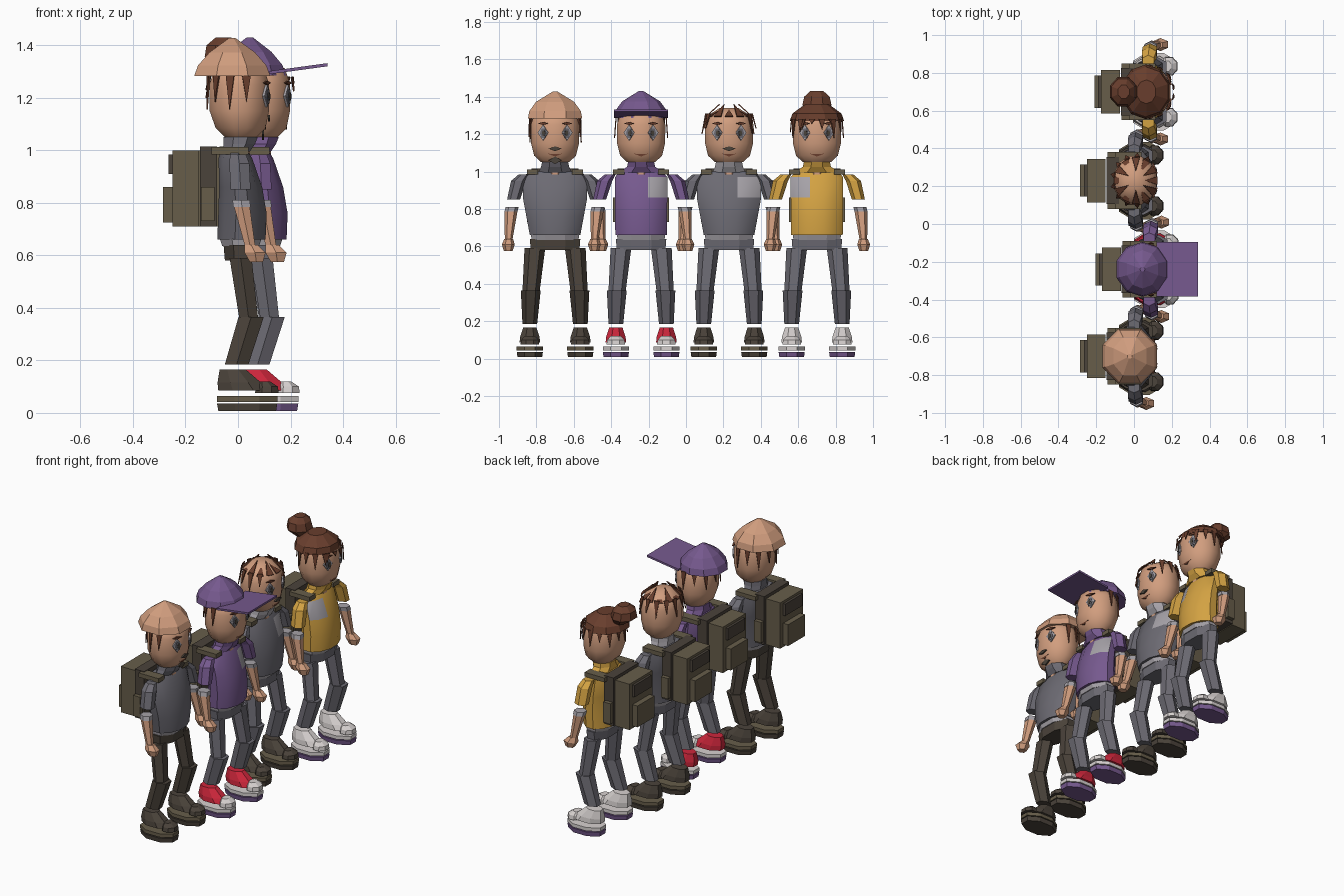
import bpy, bmesh
from math import sin, cos, pi, sqrt, radians
from mathutils import Matrix, Vector

cube = bpy.data.objects.get("Cube")
if cube:
    bpy.data.objects.remove(cube, do_unlink=True)

PALETTE = {
    "skin": (0.64, 0.34, 0.21), "hair_brown": (0.14, 0.048, 0.026),
    "slate_cloth": (0.15, 0.145, 0.17), "purple_cloth": (0.18, 0.10, 0.27),
    "mustard_cloth": (0.65, 0.36, 0.055), "red_shoe": (0.62, 0.02, 0.045),
    "olive_canvas": (0.135, 0.11, 0.068), "dark_canvas": (0.07, 0.056, 0.043),
    "off_white": (0.68, 0.64, 0.63), "pale_grey": (0.38, 0.36, 0.39),
}
MATS = {}
for label, rgb in PALETTE.items():
    m = bpy.data.materials.new(label)
    m.use_nodes = True
    m.diffuse_color = (*rgb, 1)
    m.node_tree.nodes["Principled BSDF"].inputs["Base Color"].default_value = (*rgb, 1)
    m.node_tree.nodes["Principled BSDF"].inputs["Roughness"].default_value = 0.8
    MATS[label] = m

# Figure being built: name prefix and standing place
prefix, origin = "", Vector()


def finish(name, bm, *colours, smooth=False):
    bmesh.ops.recalc_face_normals(bm, faces=bm.faces)
    mesh = bpy.data.meshes.new(prefix + name)
    bm.to_mesh(mesh)
    bm.free()
    for c in colours:
        mesh.materials.append(MATS[c])
    ob = bpy.data.objects.new(prefix + name, mesh)
    ob.location = origin
    bpy.context.collection.objects.link(ob)
    if smooth:
        bpy.ops.object.select_all(action="DESELECT")
        ob.select_set(True)
        bpy.context.view_layer.objects.active = ob
        bpy.ops.object.shade_smooth_by_angle(angle=radians(40))
    return ob


def loft(name, rings, colour, n=8, smooth=False, second=None, rule=None):
    """Skin a stack of elliptical rings (x, y, z, radius x, radius y)."""
    bm = bmesh.new()
    loops = []
    for x, y, z, rx, ry in rings:
        k = 1 / cos(pi / n)
        loops.append([bm.verts.new((x + k * rx * cos((i + .5) * 2 * pi / n),
                                    y + k * ry * sin((i + .5) * 2 * pi / n), z)) for i in range(n)])
    for a, b in zip(loops, loops[1:]):
        for i in range(n):
            j = (i + 1) % n
            bm.faces.new((a[i], a[j], b[j], b[i]))
    bm.faces.new(loops[0])
    bm.faces.new(loops[-1])
    bm.normal_update()
    if rule:
        for f in bm.faces:
            f.material_index = int(rule(f))
    return finish(name, bm, colour, *([second] if second else []), smooth=smooth)


def box(name, lo, hi, colour, shear=0.0):
    bm = bmesh.new()
    bmesh.ops.create_cube(bm, size=1)
    lo, hi = Vector(lo), Vector(hi)
    for v in bm.verts:
        lean = shear * v.co.x
        v.co = Vector((lo[i] + (v.co[i] + .5) * (hi[i] - lo[i]) for i in range(3)))
        v.co.z += lean
    return finish(name, bm, colour)


def spikes(name, colour, start, end, count, top, tip, r_top, r_tip, half=0.13):
    """Row of pointed hair locks around the head, angles in degrees from the front."""
    bm = bmesh.new()
    for i in range(count):
        a = radians(start + (end - start) * i / (count - 1))
        drop = tip + (0.03 if i % 2 else 0)
        corners = [(r_top, a - half, top), (r_top, a + half, top), (r_tip, a, drop)]
        bm.faces.new([bm.verts.new((.01 + .93 * r * cos(t), r * sin(t), z)) for r, t, z in corners])
    mod = finish(name, bm, colour).modifiers.new("thickness", "SOLIDIFY")
    mod.thickness = 0.006
    mod.offset = 0


def face_plate(name, y, z, w, h, colour, lift=0.0, sides=4):
    """Thin plate lying against the face."""
    bm = bmesh.new()
    bmesh.ops.create_cone(bm, cap_ends=True, segments=sides, radius1=1, radius2=1, depth=1)
    x = .005 + .118 * sqrt(max(0, 1 - (y / .132) ** 2)) - max(0, 1.14 - z) * .5 + lift
    turn = Matrix.Rotation(y / .132 * .8, 4, "Z") @ Matrix.Rotation(pi / 2, 4, "Y")
    size = Matrix.Diagonal((h, w, .009, 1))
    bmesh.ops.transform(bm, matrix=Matrix.Translation((x, y, z)) @ turn @ size, verts=bm.verts)
    finish(name, bm, colour)


def build_head(moustache):
    loft("head", [(.01, 0, 1.05, .06, .075), (.01, 0, 1.085, .095, .112), (.005, 0, 1.15, .113, .128),
                  (.005, 0, 1.25, .114, .13), (.005, 0, 1.3, .098, .112), (0, 0, 1.34, .045, .05)],
         "skin", n=12, smooth=True)
    loft("neck", [(.01, 0, .98, .035, .04), (.01, 0, 1.06, .035, .04)], "skin")
    for side, s in (("left", 1), ("right", -1)):
        face_plate(side + "_eye_white", s * .064, 1.208, .03, .042, "pale_grey")
        face_plate(side + "_iris", s * .062, 1.205, .018, .03, "slate_cloth", .003, 6)
        face_plate(side + "_pupil", s * .06, 1.205, .01, .018, "dark_canvas", .006, 6)
        face_plate(side + "_eyebrow", s * .064, 1.257, .03, .008, "hair_brown", .002)
    face_plate("mouth", 0, 1.095, .038, .015, "hair_brown", .002)
    if moustache:
        face_plate("moustache", 0, 1.122, .035, .013, "dark_canvas", .004)


def build_body(shirt, collar, trousers, wide, patch):
    ry = .172 if wide else .14
    base = .135 if wide else .138
    # Shirt with a pale patch on one side of the chest
    loft("torso", [(.013, 0, .66, .092, base), (.017, 0, .76, .092, (ry + base) / 2),
                   (.01, 0, .86, .082, ry), (-.01, 0, .97, .064, ry), (-.015, 0, 1.0, .05, ry * .8)],
         shirt, n=12, smooth=True, second="pale_grey",
         rule=lambda f: f.normal.x > .5 and f.normal.y * patch > .2 and .85 < f.calc_center_median().z < .97)
    loft("collar", [(-.005, 0, .995, .05, .09 if wide else .125), (.005, 0, 1.025, .06, .075),
                    (.01, 0, 1.05, .065, .07)], collar)
    loft("shirt_hem", [(.01, 0, .635, .07, .125), (.01, 0, .665, .08, .13)], "pale_grey")
    loft("hips", [(.01, 0, .58, .06, .13), (.01, 0, .64, .065, .135)], trousers)
    for side, s in (("left", 1), ("right", -1)):
        loft(side + "_thigh", [(.04, s * .128, .365, .036, .04), (.01, s * .108, .59, .042, .048)], trousers, 6)
        loft(side + "_shin", [(-.005, s * .135, .185, .045, .034), (.05, s * .13, .365, .048, .046)], trousers, 6)
        # Arms
        loft(side + "_sleeve", [(.01, s * .222, .85, .038, .03), (.005, s * .195, .95, .038, .035),
                                (0, s * .165, .985, .03, .025)], shirt, 6)
        loft(side + "_cuff", [(.015, s * .236, .785, .033, .03), (.012, s * .23, .81, .033, .03)], "pale_grey", 6)
        loft(side + "_forearm", [(.045, s * .248, .64, .02, .018), (.015, s * .236, .785, .03, .03)], "skin", 6)
        loft(side + "_hand", [(.07, s * .25, .575, .025, .02), (.065, s * .25, .61, .04, .03),
                              (.05, s * .248, .64, .025, .02)], "skin", 6)


def build_backpack():
    box("pack_main", (-.145, -.125, .71), (-.08, .125, 1.015), "dark_canvas")
    box("pack_pocket", (-.25, -.115, .71), (-.15, .115, 1.0), "olive_canvas")
    box("pack_flap", (-.265, -.085, .91), (-.25, .085, .985), "dark_canvas")
    box("pack_pouch", (-.285, -.085, .725), (-.25, .085, .86), "olive_canvas")
    for side, s in (("left", 1), ("right", -1)):
        y = sorted((s * .09, s * .15))
        box(side + "_shoulder_strap", (-.1, y[0], .985), (.04, y[1], 1.012), "olive_canvas")
        y = sorted((s * .125, s * .15))
        box(side + "_side_pouch", (-.14, y[0], .73), (-.09, y[1], .86), "olive_canvas")


def build_shoes(upper, toe, sole, tread):
    for side, s in (("left", 1), ("right", -1)):
        y = s * .135
        loft(side + "_tread", [(.035, y, .008, .11, .066), (.035, y, .036, .115, .07)], tread)
        loft(side + "_sole", [(.035, y, .042, .115, .07), (.035, y, .064, .115, .07)], sole)
        loft(side + "_shoe", [(.02, y, .085, .095, .055), (.005, y, .115, .083, .052),
                              (-.02, y, .165, .05, .036)], upper)
        loft(side + "_toe_cap", [(.11, y, .075, .045, .05), (.11, y, .1, .042, .046),
                                 (.10, y, .12, .022, .028)], toe)


def dome(name, colour, cx, r, base, n=10):
    loft(name, [(cx, 0, base, r, r), (cx, 0, base + .04, r * .9, r * .95),
                (cx, 0, base + .09, r * .6, r * .7), (cx, 0, base + .145, .012, .012)], colour, n)


# name, x, y, shirt, collar, trousers, wide, patch side, moustache, shoes (upper, toe, sole, tread)
HEAVY = ("dark_canvas", "dark_canvas", "olive_canvas", "dark_canvas")
FIGURES = [
    ("elder", 0, -.70, "slate_cloth", "slate_cloth", "dark_canvas", True, 0, True, HEAVY),
    ("capped", .08, -.24, "purple_cloth", "purple_cloth", "slate_cloth", False, 1, False,
     ("red_shoe", "off_white", "off_white", "purple_cloth")),
    ("short_haired", 0, .23, "slate_cloth", "pale_grey", "slate_cloth", True, 1, True, HEAVY),
    ("bun_haired", .075, .70, "mustard_cloth", "mustard_cloth", "slate_cloth", False, -1,
     False, ("off_white", "off_white", "off_white", "purple_cloth")),
]

for who, x, y, shirt, collar, trousers, wide, patch, moustache, shoes in FIGURES:
    prefix, origin = who + "_", Vector((x, y, 0))
    build_head(moustache)
    build_body(shirt, collar, trousers, wide, patch)
    build_backpack()
    build_shoes(*shoes)
    # Headwear and hair
    if who == "elder":
        dome("tan_hat", "skin", -.022, .145, 1.283, 8)
        spikes("hair_locks", "hair_brown", 80, 280, 8, 1.285, 1.155, .137, .142)
        face_plate("goatee", 0, 1.06, .035, .02, "dark_canvas", .012)
    elif who == "capped":
        dome("cap", "purple_cloth", -.035, .138, 1.285)
        box("cap_brim", (.04, -.145, 1.305), (.26, .145, 1.317), "purple_cloth", .03)
        spikes("hair_locks", "hair_brown", 90, 270, 7, 1.29, 1.18, .135, .142)
    elif who == "short_haired":
        spikes("crown_locks", "hair_brown", 0, 330, 12, 1.295, 1.33, .124, .05, .18)
        spikes("hair_locks", "hair_brown", 60, 300, 10, 1.31, 1.2, .125, .145)
    else:
        loft("hair_cap", [(-.012, 0, 1.27, .125, .138), (-.01, 0, 1.31, .115, .125),
                          (-.01, 0, 1.36, .05, .06)], "hair_brown", 10)
        spikes("hair_locks", "hair_brown", 40, 320, 12, 1.28, 1.18, .136, .142)
        spikes("fringe", "hair_brown", -35, 35, 4, 1.28, 1.225, .134, .14)
        loft("hair_bun", [(-.11, 0, 1.315, .035, .045), (-.132, 0, 1.355, .07, .078),
                          (-.135, 0, 1.40, .06, .068), (-.13, 0, 1.43, .03, .035)], "hair_brown")
